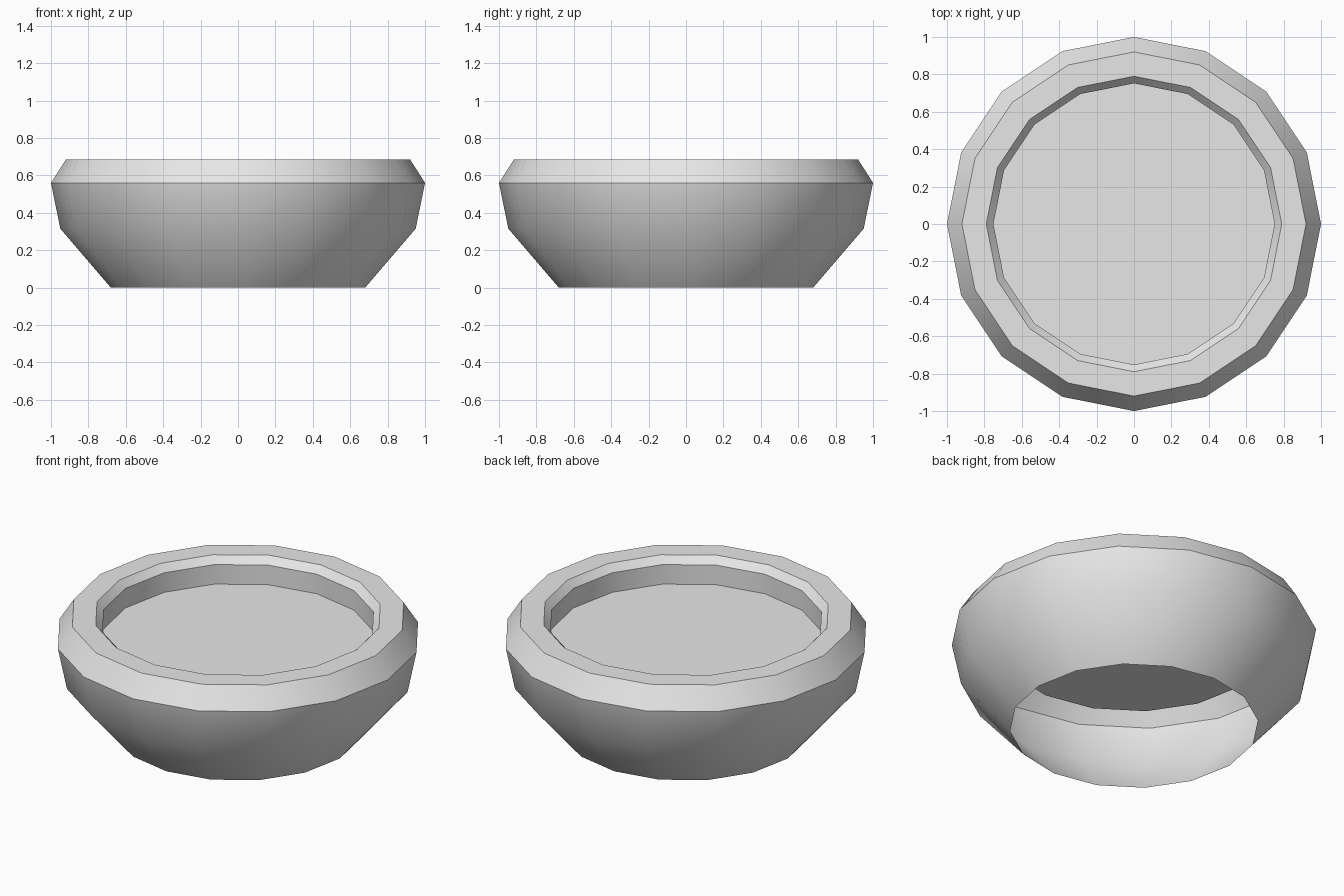
import bpy
import bmesh
from math import cos, sin, tau, radians

cube = bpy.data.objects.get("Cube")
if cube:
    bpy.data.objects.remove(cube, do_unlink=True)

SIDES = 16

# One plain grey material
grey = bpy.data.materials.new("plain grey")
grey.use_nodes = True
colour = (0.8, 0.8, 0.8, 1.0)
grey.diffuse_color = colour
grey.node_tree.nodes["Principled BSDF"].inputs["Base Color"].default_value = colour

# Bowl profile (radius, height): open foot, outer wall, bevelled rim, inner wall
profile = [
    (0.68, 0.0), (0.95, 0.315), (1.0, 0.56), (0.92, 0.685),
    (0.79, 0.685), (0.752, 0.643), (0.752, 0.525),
]

bm = bmesh.new()
rings = [
    [bm.verts.new((r * cos(tau * i / SIDES), r * sin(tau * i / SIDES), z))
     for i in range(SIDES)]
    for r, z in profile
]
for low, high in zip(rings, rings[1:]):
    for i in range(SIDES):
        j = (i + 1) % SIDES
        bm.faces.new((low[i], low[j], high[j], high[i]))

# Flat raised floor; the hollow foot stays open underneath
bm.faces.new(rings[-1])

mesh = bpy.data.meshes.new("bowl")
bm.to_mesh(mesh)
bm.free()
mesh.materials.append(grey)
bowl = bpy.data.objects.new("bowl", mesh)
bpy.context.collection.objects.link(bowl)

# Smooth walls, sharp rim edges
bpy.ops.object.select_all(action="DESELECT")
bowl.select_set(True)
bpy.context.view_layer.objects.active = bowl
bpy.ops.object.shade_smooth_by_angle(angle=radians(35))
